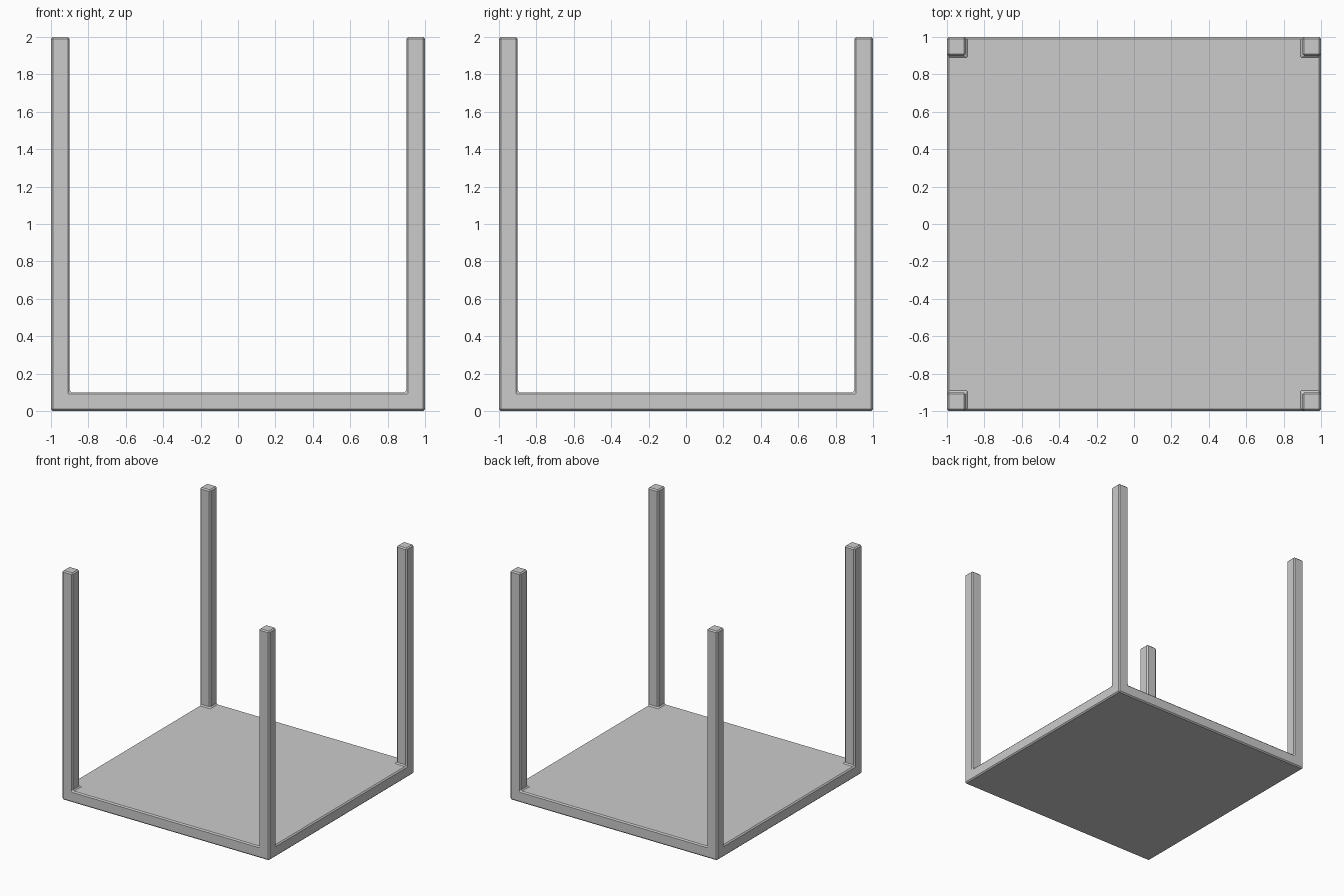
import bpy, bmesh

if "Cube" in bpy.data.objects:
    bpy.data.objects.remove(bpy.data.objects["Cube"])

HALF, THICK, HEIGHT = 1.0, 0.1, 2.0
INNER = HALF - THICK

bm = bmesh.new()

# Base slab footprint: 3x3 grid whose corner cells become the posts
cuts = [-HALF, -INNER, INNER, HALF]
grid = [[bm.verts.new((x, y, 0)) for x in cuts] for y in cuts]
cells = [bm.faces.new((grid[j][i], grid[j][i + 1], grid[j + 1][i + 1], grid[j + 1][i]))
         for j in range(3) for i in range(3)]


def raise_faces(faces, dz):
    """Extrude faces straight up as one region and return the new caps."""
    geom = bmesh.ops.extrude_face_region(bm, geom=faces, use_keep_orig=False)["geom"]
    verts = [g for g in geom if isinstance(g, bmesh.types.BMVert)]
    bmesh.ops.translate(bm, verts=verts, vec=(0, 0, dz))
    return [g for g in geom if isinstance(g, bmesh.types.BMFace)]


# Slab thickness, with its underside closed
top = raise_faces(cells, THICK)
rim = [e for e in bm.edges if e.is_boundary]
if rim:
    bmesh.ops.contextual_create(bm, geom=rim)

# Four corner posts
corners = [f for f in top
           if min(abs(c) for c in f.calc_center_median()[:2]) > INNER]
for face in corners:
    bmesh.ops.translate(bm, vec=(0, 0, HEIGHT - THICK), verts=[
        v for g in [bmesh.ops.extrude_discrete_faces(bm, faces=[face])["faces"][0]]
        for v in g.verts])

# Merge flat regions so only real edges get bevelled
bmesh.ops.recalc_face_normals(bm, faces=bm.faces[:])
bmesh.ops.dissolve_limit(bm, angle_limit=0.01, verts=bm.verts[:], edges=bm.edges[:])

mesh = bpy.data.meshes.new("open_post_frame")
bm.to_mesh(mesh)
bm.free()
frame = bpy.data.objects.new("open_post_frame", mesh)
bpy.context.collection.objects.link(frame)

# Narrow bevel on all corners, inside and out
bevel = frame.modifiers.new("edge_bevel", "BEVEL")
bevel.width = 0.01
bevel.segments = 1
bevel.limit_method = 'ANGLE'
